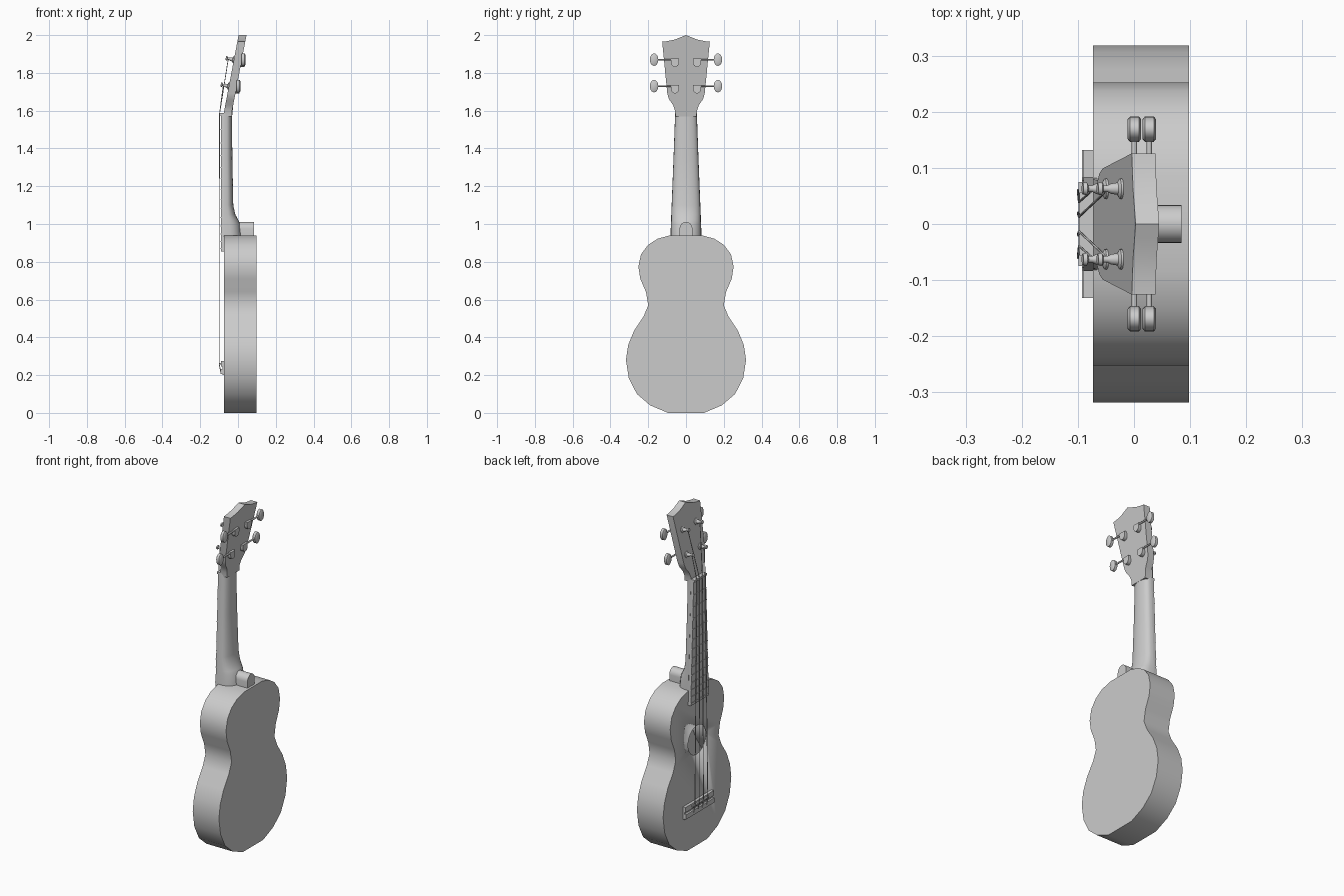
import bpy
import bmesh
import math
from mathutils import Vector

cube = bpy.data.objects.get("Cube")
if cube:
    bpy.data.objects.remove(cube, do_unlink=True)

grey = bpy.data.materials.new("plain grey")
grey.use_nodes = True
grey.diffuse_color = (0.6, 0.6, 0.6, 1)
grey.node_tree.nodes["Principled BSDF"].inputs["Base Color"].default_value = (0.6, 0.6, 0.6, 1)


def finish(name, bm, angle=40):
    """Turn a bmesh into a named object, smooth with sharp edges kept."""
    bmesh.ops.recalc_face_normals(bm, faces=bm.faces)
    mesh = bpy.data.meshes.new(name)
    bm.to_mesh(mesh)
    bm.free()
    mesh.materials.append(grey)
    obj = bpy.data.objects.new(name, mesh)
    bpy.context.collection.objects.link(obj)
    bpy.ops.object.select_all(action='DESELECT')
    obj.select_set(True)
    bpy.context.view_layer.objects.active = obj
    bpy.ops.object.shade_smooth_by_angle(angle=math.radians(angle))
    return obj


def loft(name, rings, angle=40):
    """Skin a list of equally long closed rings and cap both ends."""
    bm = bmesh.new()
    loops = [[bm.verts.new(p) for p in ring] for ring in rings]
    n = len(loops[0])
    for a, b in zip(loops, loops[1:]):
        for i in range(n):
            j = (i + 1) % n
            bm.faces.new((a[i], a[j], b[j], b[i]))
    bm.faces.new(loops[0])
    bm.faces.new(loops[-1])
    return finish(name, bm, angle)


def mirrored(half):
    """Close a half outline of (y, z) points across y = 0."""
    return half + [(-y, z) for y, z in reversed(half) if y > 0]


def prism(name, outline, front, back):
    """Extrude a (y, z) outline between two x positions given as functions of z."""
    return loft(name, [[(f(z), y, z) for y, z in outline] for f in (front, back)])


def box(name, x0, x1, half, z0, z1):
    return prism(name, mirrored([(half, z0), (half, z1)]), lambda z: x0, lambda z: x1)


def turned(name, origin, axis, profile, sides=16, squash=1.0):
    """Round part: profile of (distance, radius) along an axis; squash flattens one way."""
    axis = Vector(axis).normalized()
    u = axis.cross(Vector((0, 1, 0) if abs(axis.y) < 0.5 else (0, 0, 1))).normalized()
    v = axis.cross(u)
    rings = []
    for d, r in profile:
        ring = []
        for i in range(sides):
            t = math.tau * i / sides
            ring.append(Vector(origin) + axis * d + u * (r * squash * math.cos(t)) + v * (r * math.sin(t)))
        rings.append(ring)
    return loft(name, rings)


def rod(name, points, radius):
    """Thin round wire through a few points."""
    curve = bpy.data.curves.new(name, 'CURVE')
    curve.dimensions = '3D'
    curve.bevel_depth = radius
    curve.bevel_resolution = 1
    spline = curve.splines.new('POLY')
    spline.points.add(len(points) - 1)
    for p, co in zip(spline.points, points):
        p.co = (*co, 1)
    curve.materials.append(grey)
    obj = bpy.data.objects.new(name, curve)
    bpy.context.collection.objects.link(obj)


FRONT, BACK = -0.073, 0.098

# Hollow body with a waist
body = prism("body", mirrored([
    (0.095, 0), (0.19, 0.04), (0.26, 0.1), (0.303, 0.185), (0.318, 0.28), (0.306, 0.36),
    (0.275, 0.435), (0.225, 0.51), (0.2, 0.57), (0.212, 0.64), (0.242, 0.71), (0.252, 0.775),
    (0.238, 0.84), (0.2, 0.89), (0.15, 0.922), (0.085, 0.94)]),
    lambda z: FRONT, lambda z: BACK)
shell = body.modifiers.new("shell", 'SOLIDIFY')
shell.thickness = 0.008
shell.offset = -1

# Sound hole
cutter = turned("sound_hole_cutter", (-0.12, 0, 0.62), (1, 0, 0), [(0, 0.085), (0.1, 0.085)], 32)
cutter.hide_render = True
cutter.hide_viewport = True
hole = body.modifiers.new("sound hole", 'BOOLEAN')
hole.object = cutter
hole.operation = 'DIFFERENCE'
hole.solver = 'EXACT'

# Neck: half-round sections flaring into the heel
sections = [(0.94, 0.082, 0.02), (1.0, 0.08, 0.012), (1.02, 0.079, 0.002), (1.05, 0.078, -0.014),
            (1.1, 0.076, -0.025), (1.35, 0.066, -0.03), (1.6, 0.057, -0.032)]
rings = []
for z, w, back in sections:
    arc = [math.pi * i / 14 for i in range(15)]
    rings.append([(FRONT + (back - FRONT) * math.sin(t) ** 0.7 if 0 < t < 3.14 else FRONT,
                   w * math.cos(t), z) for t in arc])
loft("neck", rings)

# Heel: arched block behind the neck foot
arch = [(0.034, 0.94)] + [(0.034 * math.cos(t), 0.975 + 0.036 * math.sin(t))
                          for t in (math.pi * i / 12 for i in range(7))]
arch[-1] = (0, 1.011)
prism("heel", mirrored(arch), lambda z: -0.04, lambda z: 0.085)

# Fretboard, frets and nut
loft("fretboard", [[(-0.09, w, z), (-0.09, -w, z), (FRONT, -w, z), (FRONT, w, z)]
                   for z, w in ((0.855, 0.084), (1.58, 0.057))])
box("nut", -0.097, FRONT, 0.057, 1.575, 1.588)
for i in range(1, 16):
    z = 0.24 + 1.335 * 2 ** (-i / 12)
    if z > 0.865:
        w = 0.057 + (1.58 - z) * 0.037
        box("fret", -0.093, -0.089, w, z - 0.002, z + 0.002)

# Bridge with tie block and saddle
box("bridge_base", -0.082, FRONT, 0.132, 0.2, 0.275)
box("bridge_tie_block", -0.093, -0.08, 0.132, 0.205, 0.233)
box("bridge_saddle_block", -0.09, -0.08, 0.132, 0.245, 0.275)
box("saddle", -0.099, -0.08, 0.075, 0.256, 0.264)


# Tilted headstock
def head_front(z):
    return FRONT + max(0, z - 1.6) * 0.19


prism("headstock", mirrored([
    (0.056, 1.57), (0.058, 1.6), (0.068, 1.63), (0.09, 1.66), (0.099, 1.69), (0.126, 1.965),
    (0.1, 1.968), (0.06, 1.976), (0.025, 1.99), (0, 2.0)]),
    head_front, lambda z: head_front(z) + 0.042)

# Tuners: post, collar, gear box, shaft and flat button on each side
normal = Vector((-1, 0, 0.19)).normalized()
for side in (1, -1):
    for z in (1.73, 1.87):
        face = Vector((head_front(z), side * 0.063, z))
        turned("tuner_post", face, normal, [
            (-0.005, 0.018), (0.004, 0.018), (0.008, 0.011), (0.02, 0.009),
            (0.026, 0.006), (0.034, 0.006), (0.037, 0.012), (0.044, 0.01)])
        rear = head_front(z) + 0.042
        gear = [(side * 0.058 + 0.021 * math.cos(t), z - 0.015 + 0.024 * math.sin(t))
                for t in (math.pi + math.pi * i / 8 for i in range(9))]
        gear += [(side * 0.058 + 0.021, z + 0.006), (side * 0.058 - 0.021, z + 0.006)]
        prism("tuner_gear_box", gear, lambda q: rear - 0.012, lambda q: rear + 0.014)
        rod("tuner_shaft", [(rear + 0.007, side * 0.05, z), (rear + 0.007, side * 0.155, z)], 0.005)
        button = turned("tuner_button", (rear + 0.007 - 0.012, side * 0.169, z), (1, 0, 0), [
            (0, 0.026), (0.004, 0.033), (0.02, 0.033), (0.024, 0.026)], 20)
        for v in button.data.vertices:
            v.co.y = side * 0.169 + (v.co.y - side * 0.169) * 0.68

# Strings: outer pair to the lower posts, inner pair to the upper posts
for side in (1, -1):
    for low, high, z in ((0.06, 0.039, 1.73), (0.02, 0.013, 1.87)):
        tip = Vector((head_front(z), side * 0.057, z)) + normal * 0.03
        rod("string", [(-0.092, side * low, 0.22), (-0.1, side * low, 0.26),
                       (-0.098, side * high, 1.582), tip], 0.0022)
